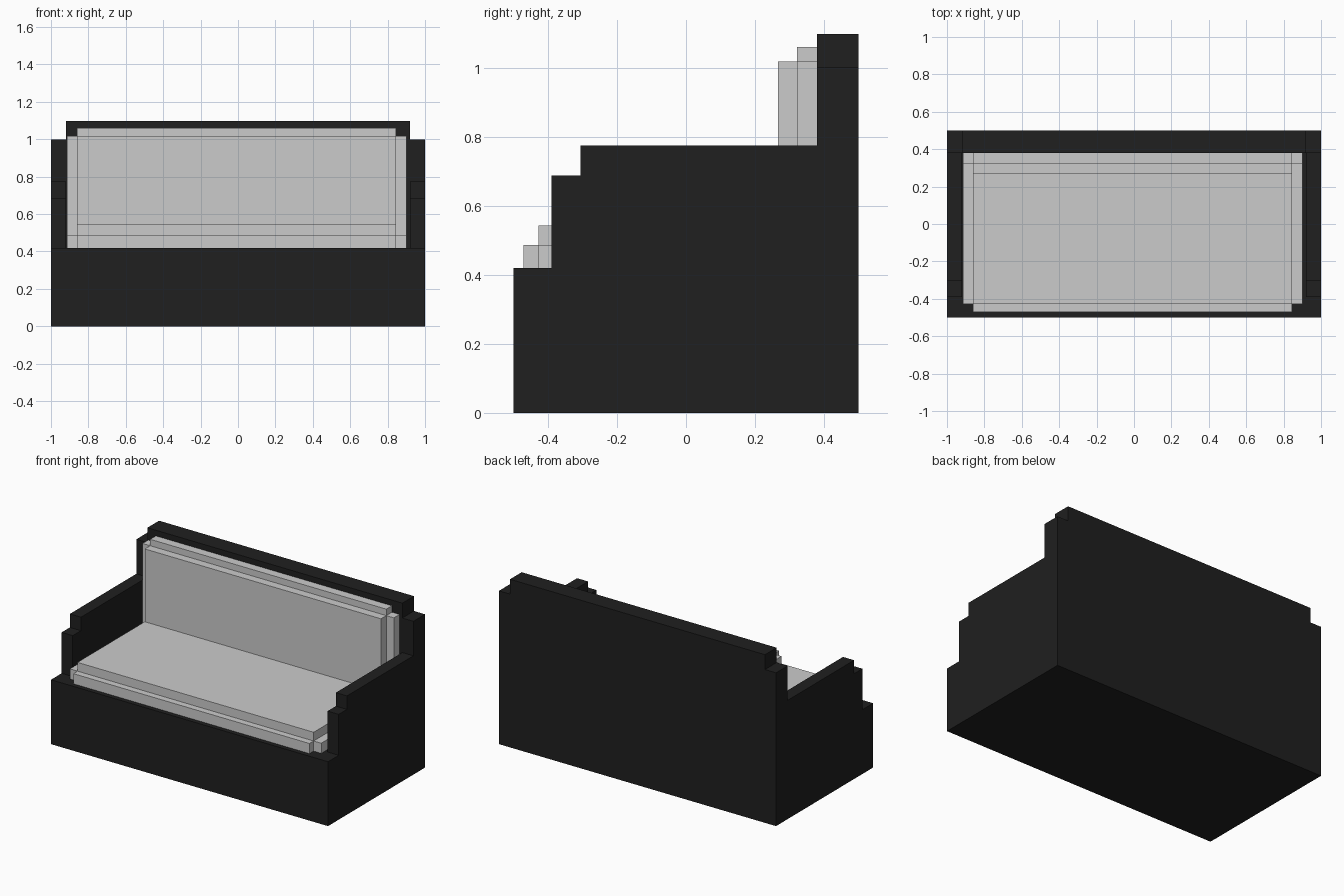
import bpy
import bmesh

if "Cube" in bpy.data.objects:
    bpy.data.objects.remove(bpy.data.objects["Cube"])

dark = bpy.data.materials.new("dark_frame")
dark.diffuse_color = (0.014, 0.014, 0.014, 1)
dark.use_nodes = True
dark.node_tree.nodes["Principled BSDF"].inputs["Base Color"].default_value = dark.diffuse_color


def finish(name, bm, material=None):
    mesh = bpy.data.meshes.new(name)
    bmesh.ops.recalc_face_normals(bm, faces=bm.faces)
    bm.to_mesh(mesh)
    bm.free()
    obj = bpy.data.objects.new(name, mesh)
    bpy.context.collection.objects.link(obj)
    if material:
        mesh.materials.append(material)
    return obj


def extrude_profile(name, points, x0, x1, material=None):
    """Extrude a closed (y, z) outline from x0 to x1."""
    bm = bmesh.new()
    face = bm.faces.new([bm.verts.new((x0, y, z)) for y, z in points])
    result = bmesh.ops.extrude_face_region(bm, geom=[face])
    verts = [v for v in result["geom"] if isinstance(v, bmesh.types.BMVert)]
    bmesh.ops.translate(bm, verts=verts, vec=(x1 - x0, 0, 0))
    return finish(name, bm, material)


def box(name, x0, x1, y0, y1, z0, z1, material=None):
    outline = [(y0, z0), (y1, z0), (y1, z1), (y0, z1)]
    return extrude_profile(name, outline, x0, x1, material)


def cushion(name, y_front, y_step, y_back, z_bottom, z_step, z_top):
    """Stepped-edge pad: narrow L-shaped centre joined to wide sides."""
    pad = extrude_profile(name, [
        (y_front, z_bottom), (y_back, z_bottom), (y_back, z_top),
        (y_step, z_top), (y_step, z_step), (y_front, z_step)], -0.86, 0.845)
    side = box(name + "_sides", -0.915, 0.90, y_step, y_back, z_bottom, z_step)
    union = pad.modifiers.new("join_sides", 'BOOLEAN')
    union.operation = 'UNION'
    union.solver = 'EXACT'
    union.object = side
    bpy.context.view_layer.objects.active = pad
    bpy.ops.object.modifier_apply(modifier=union.name)
    bpy.data.objects.remove(side)


# Base and backrest
box("base", -1, 1, -0.5, 0.5, 0, 0.42, dark)
box("backrest", -0.92, 0.92, 0.38, 0.5, 0.42, 1.097, dark)

# Stepped arms with rear corner posts
arm_profile = [(-0.39, 0.42), (0.5, 0.42), (0.5, 1.0), (0.38, 1.0),
               (0.38, 0.775), (-0.305, 0.775), (-0.305, 0.687), (-0.39, 0.687)]
for side_name, sign in (("left", -1), ("right", 1)):
    extrude_profile(side_name + "_arm", arm_profile, sign * 0.92, sign, dark)

# Seat and back cushions
cushion("seat_cushion", -0.47, -0.427, 0.322, 0.42, 0.486, 0.543)
cushion("back_cushion", 0.267, 0.322, 0.38, 0.42, 1.018, 1.06)
